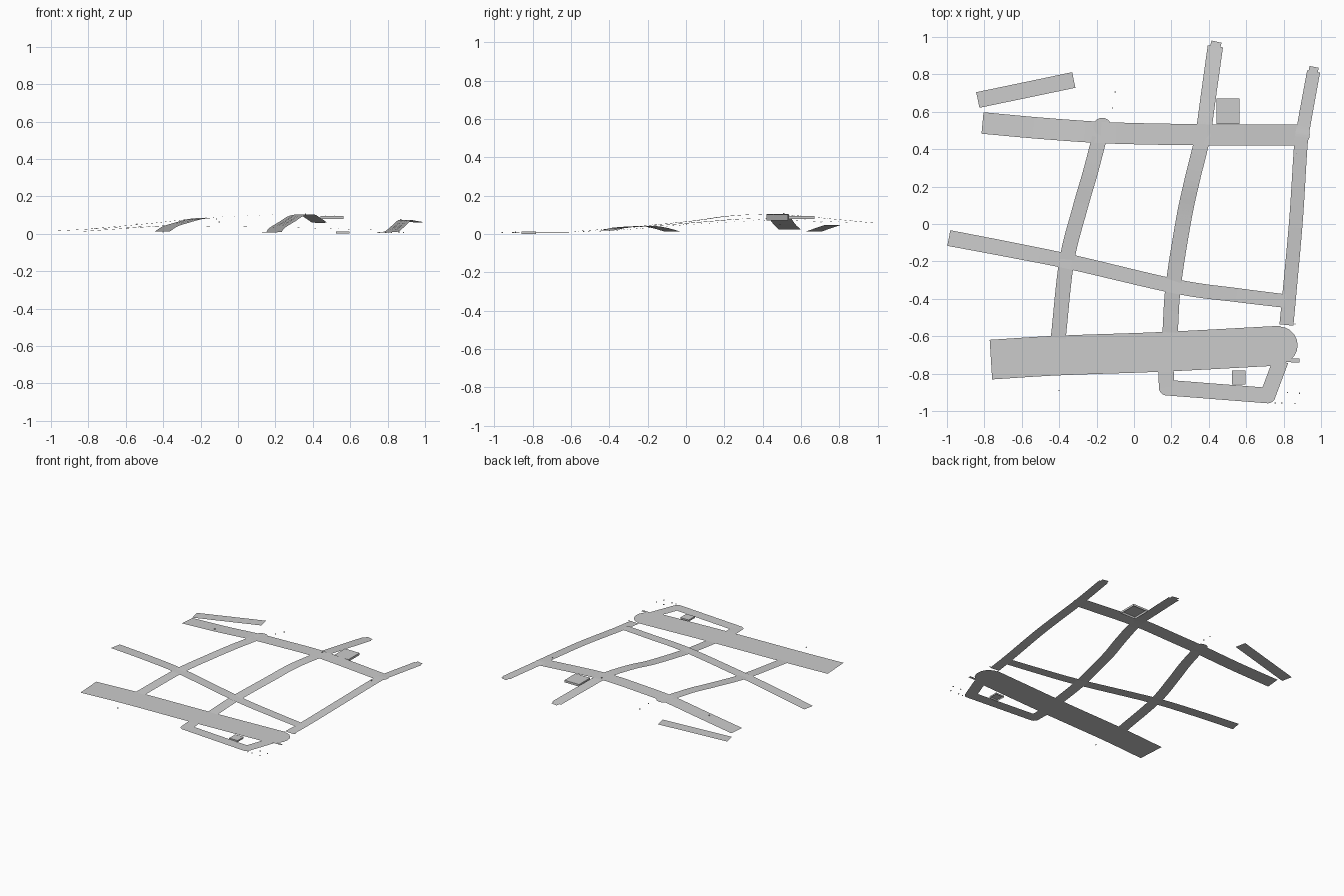
import bpy, bmesh, math
from mathutils import Vector

if "Cube" in bpy.data.objects:
    bpy.data.objects.remove(bpy.data.objects["Cube"])


def make(name, verts, faces):
    me = bpy.data.meshes.new(name)
    me.from_pydata([tuple(v) for v in verts], [], faces)
    bm = bmesh.new()
    bm.from_mesh(me)
    for f in bm.faces:
        f.normal_update()
    if all(abs(f.normal.z) > 0.5 for f in bm.faces):
        bmesh.ops.reverse_faces(bm, faces=[f for f in bm.faces if f.normal.z < 0])
    bm.to_mesh(me)
    bm.free()
    ob = bpy.data.objects.new(name, me)
    bpy.context.collection.objects.link(ob)
    return ob


def smooth(points, n=8):
    """Catmull-Rom path through the points."""
    p = [Vector(q) for q in points]
    p = [2 * p[0] - p[1]] + p + [2 * p[-1] - p[-2]]
    out = []
    for i in range(1, len(p) - 2):
        a, b, c, d = p[i - 1:i + 3]
        for k in range(n):
            t = k / n
            out.append(0.5 * (2 * b + (c - a) * t + (2 * a - 5 * b + 4 * c - d) * t * t
                              + (3 * b - a - 3 * c + d) * t ** 3))
    return out + [p[-2]]


def ribbon(name, path, w0, w1=None, offset=0.0, lift=0.0):
    """Flat strip along a path, width running from w0 to w1."""
    w1 = w0 if w1 is None else w1
    verts, faces, n = [], [], len(path)
    for i, p in enumerate(path):
        d = path[min(i + 1, n - 1)] - path[max(i - 1, 0)]
        side = Vector((-d.y, d.x, 0)).normalized()
        h = (w0 + (w1 - w0) * i / (n - 1)) / 2
        q = p + Vector((0, 0, lift))
        verts += [q + side * (offset + h), q + side * (offset - h)]
        if i:
            k = 2 * i
            faces.append((k - 2, k - 1, k + 1, k))
    return make(name, verts, faces)


def disc(name, x, y, z, r, n=20):
    return make(name, [(x + r * math.cos(2 * math.pi * i / n),
                        y + r * math.sin(2 * math.pi * i / n), z) for i in range(n)],
                [tuple(range(n))])


def open_box(name, x0, x1, y0, y1, z0, z1):
    v = [(x, y, z) for z in (z0, z1) for x, y in ((x0, y0), (x1, y0), (x1, y1), (x0, y1))]
    return make(name, v, [(4, 5, 6, 7), (0, 1, 5, 4), (1, 2, 6, 5), (2, 3, 7, 6), (3, 0, 4, 7)])


# Road centre lines (x, y, z) with start and end widths
roads = {
    "south_avenue": ([(-.765, -.725, .008), (-.4, -.703, .010), (.16, -.683, .010),
                      (.79, -.65, .009)], .212, .212),
    "middle_road": ([(-.99, -.075, .014), (-.65, -.14, .032), (-.33, -.205, .041),
                     (.23, -.335, .034), (.55, -.38, .025), (.81, -.412, .019)], .085, .072),
    "north_road": ([(-.81, .54, .024), (-.5, .512, .052), (-.19, .49, .084), (.05, .482, .096),
                    (.3, .478, .104), (.5, .476, .097), (.9, .475, .069)], .115, .112),
    "left_road": ([(-.405, -.61, .012), (-.36, -.2, .040), (-.29, .08, .062),
                   (-.235, .27, .077), (-.185, .46, .083)], .08, .08),
    "centre_road": ([(.193, -.58, .010), (.21, -.33, .032), (.265, .02, .066), (.31, .23, .094),
                     (.365, .46, .103), (.40, .70, .084), (.435, .95, .060)], .082, .082),
    "right_road": ([(.815, -.54, .010), (.833, -.35, .020), (.867, .03, .050),
                    (.892, .42, .072), (.91, .54, .070), (.96, .815, .062)], .075, .07),
    "detached_road": ([(-.835, .663, .012), (-.58, .716, .030), (-.322, .77, .048)], .085, .085),
}
paths = {}
for name, (pts, a, b) in roads.items():
    paths[name] = smooth(pts)
    ribbon(name, paths[name], a, b)

# Service loop south of the avenue, with rounded corners
loop = [Vector(p) for p in ((.17, -.77, .008), (.175, -.875, .006), (.715, -.917, .006),
                            (.785, -.73, .008))]
for i in range(3):
    ribbon(f"service_loop_{i}", [loop[i], loop[i + 1]], .083)
for i, (x, y, z, r) in enumerate(((.175, -.875, .006, .042), (.715, -.917, .006, .042),
                                  (.775, -.648, .009, .1), (.885, .477, .07, .055),
                                  (-.17, .52, .085, .048))):
    disc(f"rounded_corner_{i}", x, y, z, r)

# Narrow tabs at the road ends
for i, (a, b, w) in enumerate((((.433, .94, .061), (.441, .975, .058), .055),
                               ((.957, .81, .062), (.963, .84, .061), .05),
                               ((.78, -.728, .008), (.885, -.73, .008), .02))):
    ribbon(f"road_end_tab_{i}", [Vector(a), Vector(b)], w)

# Lane lines: road, start and end fraction, side offsets
marks = [("south_avenue", .02, .10, (.06,)), ("south_avenue", .03, .18, (-.03,)),
         ("south_avenue", .38, .50, (.04,)), ("south_avenue", .36, .50, (-.05,)),
         ("south_avenue", .76, .86, (.04,)), ("south_avenue", .74, .86, (-.05,)),
         ("middle_road", .74, .88, (.006,)), ("middle_road", .84, .98, (-.012,)),
         ("left_road", .40, .72, (-.012, .012)), ("left_road", .76, .97, (-.012, .012)),
         ("centre_road", .22, .48, (-.012, .012)), ("centre_road", .72, .96, (-.012, .012)),
         ("right_road", .20, .45, (-.012, .012)), ("right_road", .50, .74, (-.012, .012)),
         ("right_road", .86, .99, (-.012, .012)), ("detached_road", .4, .8, (-.015, .015))]
for i, (road, a, b, offs) in enumerate(marks):
    p, n = paths[road], 9

    def at(t):
        f = t * (len(p) - 1)
        k = min(int(f), len(p) - 2)
        return p[k].lerp(p[k + 1], f - k)
    line = [at(a + (b - a) * j / n) for j in range(n + 1)]
    for o in offs:
        for s in (-.004, .004):
            ribbon(f"lane_line_{i}", line, .002, offset=o + s, lift=.0012)

# Two low building pads, open underneath
open_box("north_pad", .44, .565, .535, .67, .078, .094)
open_box("south_pad", .525, .597, -.857, -.783, 0, .012)

# Tiny roadside posts
for i, (x, y, z) in enumerate(((-.1, .705, .06), (-.115, .62, .075), (-.4, -.89, .006),
                               (.755, -.958, .004), (.79, -.958, .004), (.82, -.9, .004),
                               (.86, -.96, .004), (.885, -.905, .004), (.86, -.535, .01),
                               (-.54, .49, .048), (.36, .51, .103), (.87, .38, .072))):
    open_box(f"roadside_post_{i}", x - .003, x + .003, y - .003, y + .003, z, z + .006)
